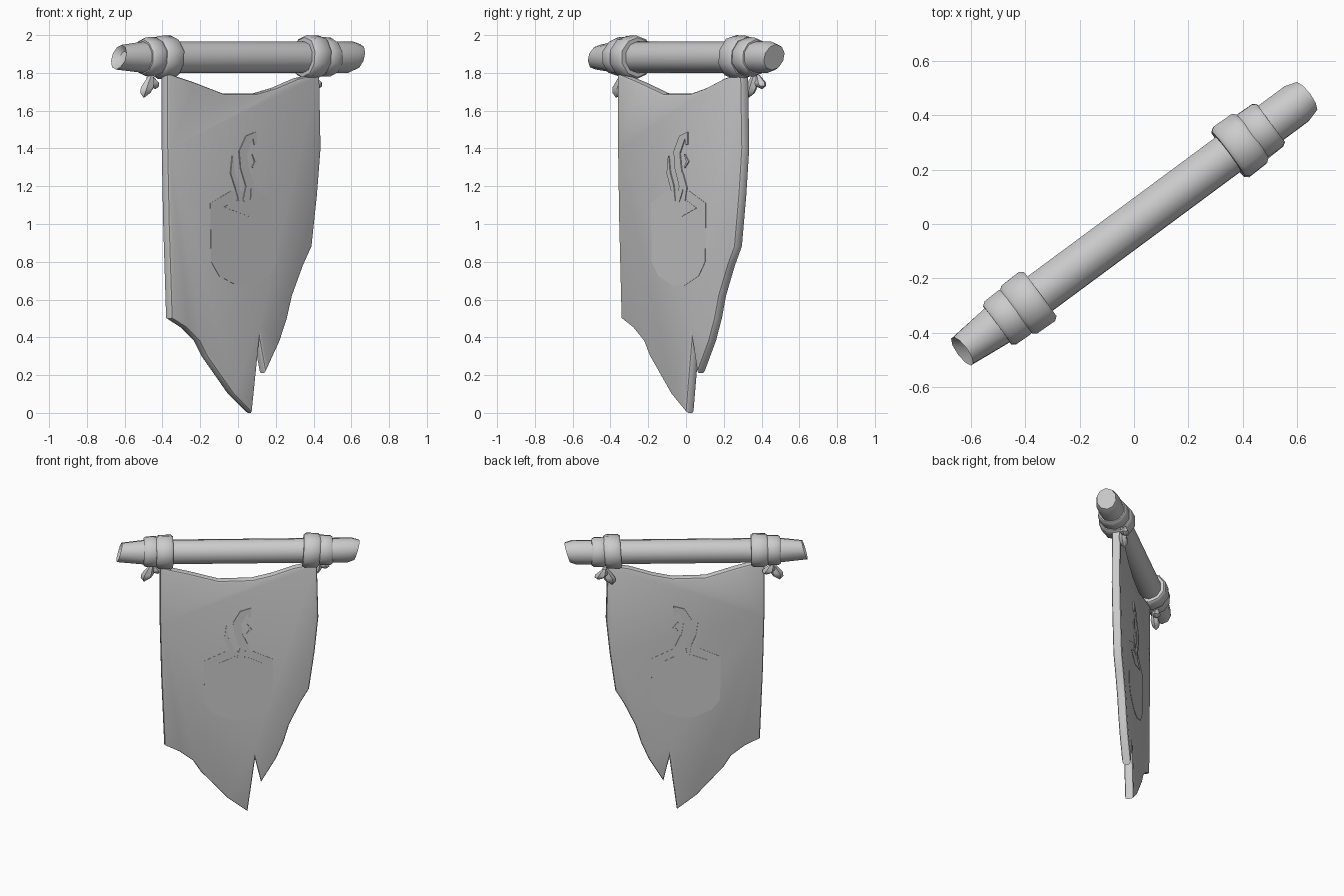
import bpy, bmesh, math, random
from mathutils import Vector

random.seed(4)
cube = bpy.data.objects.get("Cube")
if cube:
    bpy.data.objects.remove(cube)

POLE_TURN = math.radians(36.5)
CLOTH_TURN = math.radians(39)
POLE_Z = 1.884

grey = bpy.data.materials.new("plain_grey")
grey.use_nodes = True
GREY = (0.6, 0.6, 0.6, 1)
grey.diffuse_color = GREY
grey.node_tree.nodes["Principled BSDF"].inputs["Base Color"].default_value = GREY


def finish(name, bm, turn, z=0.0, offset=(0, 0), smooth=40):
    """Turn a bmesh into a shaded object, turned about the vertical axis."""
    bmesh.ops.recalc_face_normals(bm, faces=bm.faces)
    mesh = bpy.data.meshes.new(name)
    bm.to_mesh(mesh)
    bm.free()
    mesh.materials.append(grey)
    obj = bpy.data.objects.new(name, mesh)
    bpy.context.collection.objects.link(obj)
    obj.location = (offset[0], offset[1], z)
    obj.rotation_euler.z = turn
    bpy.ops.object.select_all(action='DESELECT')
    obj.select_set(True)
    bpy.context.view_layer.objects.active = obj
    bpy.ops.object.shade_smooth_by_angle(angle=math.radians(smooth))
    return obj


def tube(name, sections, sides, wobble=0.0):
    """Loft rings along local x; each section is (x, radius, slant)."""
    bm = bmesh.new()
    jitter = [1 + random.uniform(-wobble, wobble) for _ in range(sides)]
    rings = []
    for x, r, slant in sections:
        ring = []
        for i in range(sides):
            a = 2 * math.pi * (i + 0.5) / sides
            y, z = r * jitter[i] * math.cos(a), r * jitter[i] * math.sin(a)
            ring.append(bm.verts.new((x + slant * z, y, z)))
        rings.append(ring)
    for a, b in zip(rings, rings[1:]):
        for i in range(sides):
            j = (i + 1) % sides
            bm.faces.new((a[i], a[j], b[j], b[i]))
    bm.faces.new(rings[0])
    bm.faces.new(rings[-1])
    return finish(name, bm, POLE_TURN, POLE_Z)


def slab(bm, outline, y, thick):
    """Extruded outline in the local xz plane, from y to y + thick."""
    face = bm.faces.new([bm.verts.new((u, y, z)) for u, z in outline])
    ext = bmesh.ops.extrude_face_region(bm, geom=[face])
    moved = [g for g in ext["geom"] if isinstance(g, bmesh.types.BMVert)]
    bmesh.ops.translate(bm, verts=moved, vec=(0, thick, 0))


def ribbon(points):
    """Outline of a wisp along points of (u, z, half width)."""
    left, right = [], []
    for i, (u, z, w) in enumerate(points):
        p, q = points[max(i - 1, 0)], points[min(i + 1, len(points) - 1)]
        d = Vector((q[0] - p[0], q[1] - p[1])).normalized() * w
        left.append((u - d.y, z + d.x))
        right.append((u + d.y, z - d.x))
    return left + right[::-1]


# Pole with roughly sawn, slanted ends
tube("pole", [(-0.755, 0.03, 0.3), (-0.785, 0.065, 0.3), (-0.62, 0.083, 0),
              (0.62, 0.083, 0), (0.74, 0.083, 0.2), (0.785, 0.068, 0.3)], 10, 0.03)

# Two wraps of binding at each end of the pole
for side, label in ((-1, "right"), (1, "left")):
    for part, x0, x1, r in (("inner", 0.43, 0.54, 0.117), ("outer", 0.53, 0.625, 0.104)):
        slant = random.uniform(-0.08, 0.08)
        prof = [(x0, r * 0.9), (x0 + 0.015, r), (x1 - 0.015, r * 0.98), (x1, r * 0.88)]
        tube(f"{label}_{part}_binding", [(side * x, q, slant) for x, q in prof], 10, 0.03)

# Loose knot ends hanging below the bindings
for label, u, y in (("right", -0.57, 0.0), ("left", 0.54, 0.05)):
    for k, (lean, drop) in enumerate(((-0.05, 0.12), (0.04, 0.075))):
        bm = bmesh.new()
        rings = []
        for t, r in ((0, 0.015), (0.55, 0.042), (0.8, 0.034), (1, 0.004)):
            ring = []
            for i in range(6):
                a = math.pi * i / 3
                ring.append(bm.verts.new((u + lean * t + r * math.cos(a),
                                          y + 0.7 * r * math.sin(a) + 0.02 * k,
                                          1.79 - drop * t)))
            rings.append(ring)
        for a, b in zip(rings, rings[1:]):
            for i in range(6):
                bm.faces.new((a[i], a[i - 1], b[i - 1], b[i]))
        bm.faces.new(rings[0])
        bm.faces.new(rings[-1])
        finish(f"{label}_knot_end_{k + 1}", bm, POLE_TURN)

# Torn cloth with a sagging top and softened rims
cloth_outline = [
    (-0.52, 1.8), (-0.33, 1.75), (-0.13, 1.69), (0.09, 1.69), (0.22, 1.72), (0.37, 1.77),
    (0.52, 1.8), (0.53, 1.4), (0.505, 1.15), (0.468, 0.88), (0.41, 0.78), (0.335, 0.62),
    (0.3, 0.5), (0.25, 0.38), (0.15, 0.21), (0.11, 0.38), (0.06, 0), (-0.07, 0.1),
    (-0.25, 0.3), (-0.3, 0.38), (-0.39, 0.45), (-0.49, 0.5), (-0.51, 1.0), (-0.52, 1.4)]
HALF = 0.03
shift = (0.02 * math.sin(CLOTH_TURN), -0.02 * math.cos(CLOTH_TURN))
bm = bmesh.new()
slab(bm, cloth_outline, -HALF, 2 * HALF)
rims = [e for e in bm.edges if abs(e.verts[0].co.y - e.verts[1].co.y) < 1e-5]
bmesh.ops.bevel(bm, geom=rims, offset=0.016, segments=2, profile=0.5, affect='EDGES')
finish("cloth", bm, CLOTH_TURN, offset=shift, smooth=35)

# Emblem: a steaming cup as thin plates on both faces
half_cup = [(0.09, 1.175), (0.23, 1.11), (0.225, 0.8), (0.17, 0.725), (0.05, 0.675)]
cup = half_cup + [(-u, z) for u, z in half_cup[::-1]]
opening = [(-0.14, 1.09), (-0.04, 1.13), (0.06, 1.13), (0.155, 1.085), (0.03, 1.04)]
wisps = [
    [(0.0, 1.12, 0.012), (0.03, 1.2, 0.02), (0.0, 1.3, 0.027), (-0.01, 1.38, 0.027),
     (0.03, 1.45, 0.025), (0.07, 1.47, 0.022), (0.075, 1.42, 0.008)],
    [(-0.03, 1.12, 0.008), (-0.05, 1.2, 0.015), (-0.08, 1.27, 0.015), (-0.08, 1.36, 0.003)],
    [(0.05, 1.12, 0.01), (0.06, 1.19, 0.015), (0.03, 1.27, 0.01)],
    [(0.055, 1.3, 0.004), (0.08, 1.33, 0.01), (0.055, 1.37, 0.003)]]
for label, sign in (("front", -1), ("back", 1)):
    plates = [("cup", [cup], 0.002), ("cup_opening", [opening], 0.004),
              ("steam", [ribbon(w) for w in wisps], 0.006)]
    for part, outlines, thick in plates:
        bm = bmesh.new()
        for outline in outlines:
            slab(bm, outline, sign * (HALF - 0.001), sign * (thick + 0.001))
        finish(f"{label}_{part}", bm, CLOTH_TURN, offset=shift, smooth=20)
